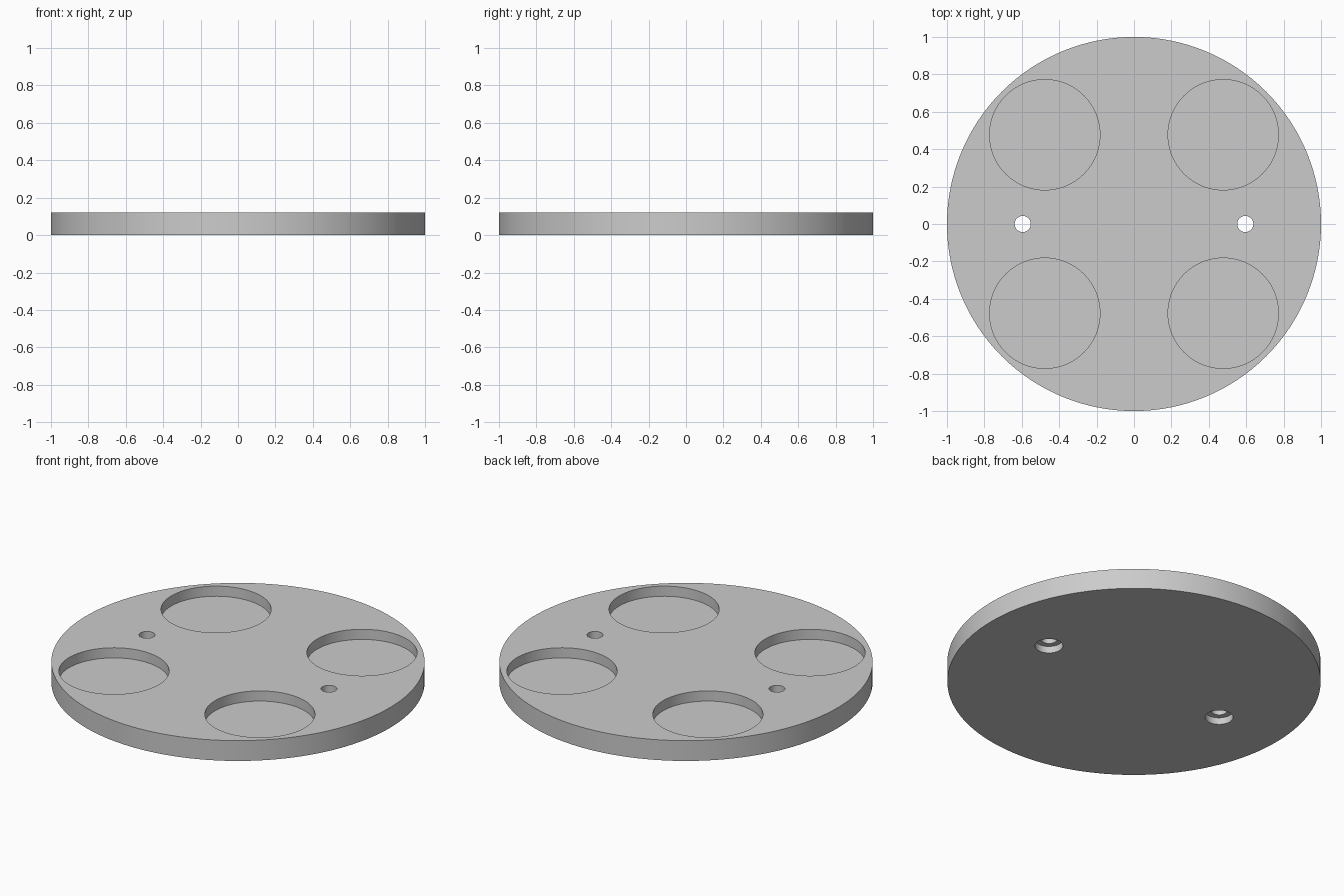
import bpy
import math

cube = bpy.data.objects.get("Cube")
if cube:
    bpy.data.objects.remove(cube, do_unlink=True)

THICK = 0.12
POCKET_POS, POCKET_R, POCKET_DEPTH = 0.477, 0.295, 0.06
HOLE_X, HOLE_R = 0.595, 0.043
BORE_R, BORE_DEPTH = 0.075, 0.04
OVER = 0.05  # how far cutters reach past the surface


def cylinder(name, radius, x, y, z0, z1, sides):
    bpy.ops.mesh.primitive_cylinder_add(
        vertices=sides, radius=radius, depth=z1 - z0,
        location=(x, y, (z0 + z1) / 2))
    obj = bpy.context.object
    obj.name = name
    return obj


def cut(target, cutter):
    """Subtract the cutter from the target and discard it."""
    cutter.hide_render = True
    mod = target.modifiers.new("cut", 'BOOLEAN')
    mod.operation = 'DIFFERENCE'
    mod.solver = 'EXACT'
    mod.object = cutter
    bpy.context.view_layer.objects.active = target
    bpy.ops.object.modifier_apply(modifier=mod.name)
    bpy.data.objects.remove(cutter, do_unlink=True)


# Gray material
gray = bpy.data.materials.new("light_gray")
gray.use_nodes = True
color = (0.6, 0.6, 0.6, 1)
gray.diffuse_color = color
gray.node_tree.nodes["Principled BSDF"].inputs["Base Color"].default_value = color

# Round plate
plate = cylinder("round_plate", 1, 0, 0, 0, THICK, 128)
plate.data.materials.append(gray)

for sx in (-1, 1):
    # Shallow round pockets in the top
    for sy in (-1, 1):
        cut(plate, cylinder("pocket_cutter", POCKET_R, sx * POCKET_POS, sy * POCKET_POS,
                            THICK - POCKET_DEPTH, THICK + OVER, 96))
    # Screw holes, counterbored from below
    cut(plate, cylinder("hole_cutter", HOLE_R, sx * HOLE_X, 0, -OVER, THICK + OVER, 48))
    cut(plate, cylinder("bore_cutter", BORE_R, sx * HOLE_X, 0, -OVER, BORE_DEPTH, 48))

# Smooth walls with sharp rims
bpy.ops.object.select_all(action='DESELECT')
plate.select_set(True)
bpy.context.view_layer.objects.active = plate
bpy.ops.object.shade_smooth_by_angle(angle=math.radians(30))
